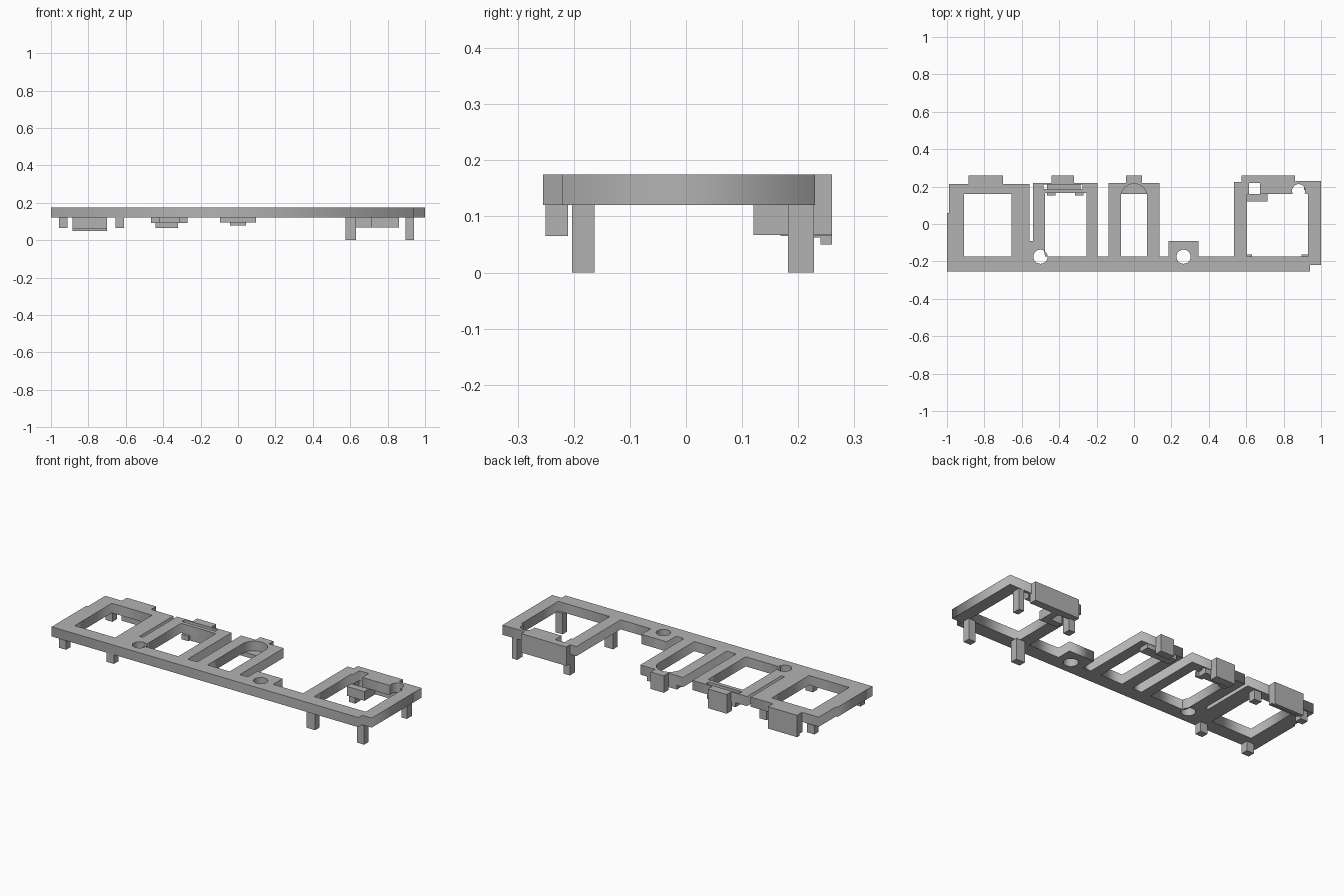
import bpy
from math import cos, sin, pi

cube = bpy.data.objects.get("Cube")
if cube:
    bpy.data.objects.remove(cube, do_unlink=True)

grey = bpy.data.materials.new("plain grey")
grey.use_nodes = True
grey.diffuse_color = (0.45, 0.45, 0.45, 1)
grey.node_tree.nodes["Principled BSDF"].inputs["Base Color"].default_value = (0.45, 0.45, 0.45, 1)

TOP, UNDER = 0.175, 0.12
BACK, RAIL = 0.26, -0.175


def rect(x0, x1, y0, y1):
    return [(x0, y0), (x1, y0), (x1, y1), (x0, y1)]


def arc(x, y, r, start=0, end=2 * pi, n=24):
    return [(x + r * cos(start + (end - start) * i / n),
             y + r * sin(start + (end - start) * i / n)) for i in range(n + 1)]


def plate(name, loops, z0, z1):
    """Flat plate: the first loop is the outline, the others are openings."""
    curve = bpy.data.curves.new(name, 'CURVE')
    curve.dimensions = '2D'
    curve.fill_mode = 'BOTH'
    curve.extrude = (z1 - z0) / 2
    for pts in loops:
        spline = curve.splines.new('POLY')
        spline.points.add(len(pts) - 1)
        for p, (x, y) in zip(spline.points, pts):
            p.co = (x, y, 0, 1)
        spline.use_cyclic_u = True
    ob = bpy.data.objects.new(name, curve)
    bpy.context.collection.objects.link(ob)
    ob.location.z = (z0 + z1) / 2
    bpy.ops.object.select_all(action='DESELECT')
    ob.select_set(True)
    bpy.context.view_layer.objects.active = ob
    bpy.ops.object.convert(target='MESH')
    ob = bpy.context.object
    ob.data.materials.clear()
    ob.data.materials.append(grey)
    return ob


def box(name, x0, x1, y0, y1, z0, z1):
    mesh = bpy.data.meshes.new(name)
    verts = [(x, y, z) for z in (z0, z1) for x, y in rect(x0, x1, y0, y1)]
    sides = [(i, (i + 1) % 4, (i + 1) % 4 + 4, i + 4) for i in range(4)]
    mesh.from_pydata(verts, [], [(3, 2, 1, 0), (4, 5, 6, 7)] + sides)
    mesh.materials.append(grey)
    ob = bpy.data.objects.new(name, mesh)
    bpy.context.collection.objects.link(ob)
    return ob


# Main plate: one stepped outline around the four frames and two bosses
outline = [
    (-1, -0.255), (0.94, -0.255), (0.94, -0.22), (1, -0.22), (1, 0.23),
    (0.535, 0.225), (0.535, RAIL), (0.345, RAIL), (0.345, -0.09),
    (0.185, -0.09), (0.185, RAIL), (0.135, RAIL), (0.135, 0.22),
    (-0.135, 0.22), (-0.135, RAIL), (-0.195, RAIL), (-0.195, 0.22),
    (-0.54, 0.22), (-0.54, -0.09), (-0.56, -0.09), (-0.56, 0.215),
    (-0.99, 0.215), (-0.99, 0.06), (-1, 0.06)]
left_opening = rect(-0.91, -0.655, RAIL, 0.16)
second_opening = rect(-0.475, -0.255, RAIL, 0.165)
second_slit = rect(-0.485, -0.275, 0.187, 0.212)
arched_opening = [(-0.07, RAIL), (0.07, RAIL)] + arc(0, 0.145, 0.07, 0, pi)
right_opening = [(0.605, RAIL), (0.93, RAIL), (0.93, 0.16)]
right_opening += arc(0.88, 0.178, 0.035, -0.4, pi + 0.4)
right_opening += [(0.847, 0.16), (0.675, 0.16), (0.675, 0.218), (0.615, 0.218),
                  (0.615, 0.16), (0.605, 0.16)]
holes = [arc(x, RAIL, 0.038)[:-1] for x in (-0.5, 0.265)]
plate("main_plate", [outline, left_opening, second_opening, second_slit,
                     arched_opening, right_opening] + holes, UNDER, TOP)

# Rear tabs standing behind each frame
for name, x0, x1, y0, z0 in (
        ("left_tab", -0.885, -0.70, 0.213, 0.062),
        ("second_tab", -0.44, -0.32, 0.212, 0.065),
        ("middle_tab", -0.042, 0.042, 0.217, 0.078),
        ("right_tab", 0.575, 0.86, 0.218, 0.067)):
    box(name, x0, x1, y0, BACK, z0, TOP)
box("left_tab_lip", -0.885, -0.70, 0.24, BACK, 0.05, 0.062)

# Low ledges carrying the tabs and closing the recesses
box("second_ledge", -0.465, -0.285, 0.165, 0.216, 0.092, 0.13)
box("middle_ledge", -0.095, 0.095, 0.16, 0.218, 0.095, UNDER)
box("right_ledge", 0.605, 0.715, 0.12, 0.16, 0.067, UNDER)
box("right_ledge_link", 0.675, 0.715, 0.16, 0.218, 0.067, UNDER)
for x in (-0.465, -0.315):
    box("second_ledge_stub", x, x + 0.045, 0.152, 0.165, 0.092, UNDER)

# Short feet under the left frame
for x in (-0.957, -0.655):
    for y in (-0.25, 0.168):
        box("short_foot", x, x + 0.045, y, y + 0.04, 0.065, UNDER)

# Long legs under the right frame
for y0, y1 in ((-0.203, -0.163), (0.182, 0.228)):
    box("long_leg_inner", 0.575, 0.63 if y0 < 0 else 0.614, y0, y1, 0, UNDER)
    box("long_leg_outer", 0.895 if y0 < 0 else 0.908, 0.94, y0, y1, 0, UNDER)
